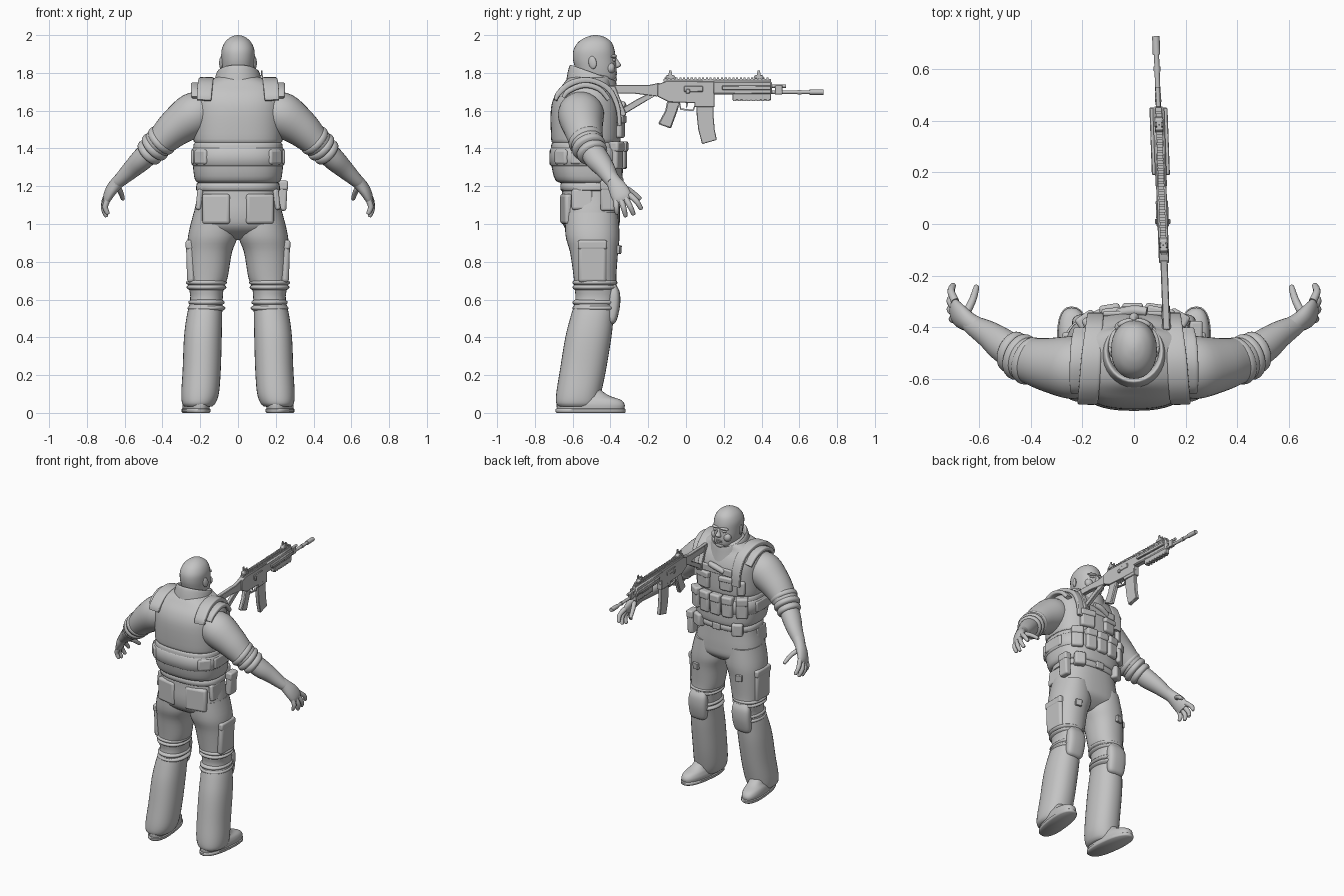
import bpy, bmesh, math
from mathutils import Vector

grey = bpy.data.materials.new("plain_grey")
grey.diffuse_color = (0.55, 0.55, 0.55, 1)
X, Y, Z = Vector((1, 0, 0)), Vector((0, 1, 0)), Vector((0, 0, 1))


def finish(name, bm, bevel=0.0, seg=2, angle=40):
    bmesh.ops.recalc_face_normals(bm, faces=bm.faces)
    me = bpy.data.meshes.new(name)
    bm.to_mesh(me)
    bm.free()
    me.materials.append(grey)
    for p in me.polygons:
        p.use_smooth = True
    me.set_sharp_from_angle(angle=math.radians(angle))
    ob = bpy.data.objects.new(name, me)
    bpy.context.collection.objects.link(ob)
    if bevel:
        m = ob.modifiers.new("bevel", 'BEVEL')
        m.width, m.segments = bevel, seg
    return ob


def smooth_path(pts, steps):
    """Catmull-Rom interpolation of tuples."""
    out = []
    for i in range(len(pts) - 1):
        p0, p1, p2, p3 = pts[max(i - 1, 0)], pts[i], pts[i + 1], pts[min(i + 2, len(pts) - 1)]
        for s in range(steps):
            t = s / steps
            out.append([0.5 * (2 * b + (c - a) * t + (2 * a - 5 * b + 4 * c - d) * t * t
                               + (3 * b - a - 3 * c + d) * t ** 3) for a, b, c, d in zip(p0, p1, p2, p3)])
    return out + [list(pts[-1])]


def loft(name, pts, ref=None, p=2.0, n=32, steps=4, warp=None):
    """Superellipse rings (x, y, z, a, b); level rings, or across the path if ref is given."""
    rings = smooth_path(pts, steps)
    bm = bmesh.new()
    rows = []
    for i, r in enumerate(rings):
        c, a, b = Vector(r[:3]), max(r[3], 0.001), max(r[4], 0.001)
        u, v = X, Y
        if ref:
            t = (Vector(rings[min(i + 1, len(rings) - 1)][:3]) - Vector(rings[max(i - 1, 0)][:3])).normalized()
            u = (ref - t * ref.dot(t)).normalized()
            v = t.cross(u)
        row = []
        for k in range(n):
            th = 2 * math.pi * k / n
            cs, sn = math.cos(th), math.sin(th)
            q = c + u * a * math.copysign(abs(cs) ** (2 / p), cs) + v * b * math.copysign(abs(sn) ** (2 / p), sn)
            row.append(bm.verts.new(warp(q) if warp else q))
        rows.append(row)
    for r0, r1 in zip(rows, rows[1:]):
        for k in range(n):
            bm.faces.new((r0[k], r0[(k + 1) % n], r1[(k + 1) % n], r1[k]))
    bm.faces.new(rows[0])
    bm.faces.new(rows[-1])
    return finish(name, bm, angle=55)


def box(name, loc, size, rot=(0, 0, 0), bevel=0.012, seg=3):
    bm = bmesh.new()
    bmesh.ops.create_cube(bm, size=1)
    bmesh.ops.scale(bm, vec=size, verts=bm.verts)
    ob = finish(name, bm, bevel, seg, 60)
    ob.location, ob.rotation_euler = loc, rot
    return ob


def ball(name, loc, size, rot=(0, 0, 0)):
    bm = bmesh.new()
    bmesh.ops.create_uvsphere(bm, u_segments=20, v_segments=12, radius=1)
    bmesh.ops.scale(bm, vec=size, verts=bm.verts)
    ob = finish(name, bm, angle=80)
    ob.location, ob.rotation_euler = loc, rot
    return ob


def on_vest(name, x, z, w, h, d, side=1, a=0.238, b=0.183, yc=-0.53, bevel=0.014):
    """Pouch lying on the oval vest; side is 1 for chest, -1 for back."""
    f = lambda q: (1 - min(abs(q) / a, 0.995) ** 2.6) ** (1 / 2.6) * b
    slope = (f(x + 0.01) - f(x - 0.01)) / 0.02
    return box(name, (x, yc + side * f(x), z), (w, d, h), (0, 0, math.atan(slope) * side), bevel)


# --- torso, collar and hips
loft("vest", [(0, -.50, 1.215, .20, .15), (0, -.515, 1.235, .228, .178), (0, -.525, 1.33, .24, .19),
              (0, -.53, 1.415, .236, .184), (0, -.53, 1.432, .228, .176), (0, -.53, 1.45, .236, .184),
              (0, -.53, 1.6, .238, .186), (0, -.53, 1.68, .232, .165), (0, -.525, 1.735, .2, .13),
              (0, -.51, 1.775, .12, .11), (0, -.50, 1.79, .08, .08)], p=2.6, n=48)
tilt = lambda q: Vector((q.x, q.y, q.z - 0.36 * (q.y + .49)))
loft("collar", [(0, -.495, 1.70, .14, .14), (0, -.495, 1.75, .126, .132), (0, -.493, 1.79, .116, .124),
                (0, -.49, 1.80, .108, .117), (0, -.49, 1.785, .098, .107), (0, -.49, 1.74, .09, .1)], warp=tilt)
loft("hips", [(0, -.505, 1.25, .20, .148), (0, -.505, 1.15, .214, .152), (0, -.505, 1.05, .235, .155),
              (0, -.50, .98, .235, .142), (0, -.495, .93, .17, .08), (0, -.49, .915, .08, .04)], p=2.5, n=40)
loft("belt", [(0, -.505, 1.175, .205, .145), (0, -.505, 1.18, .221, .159), (0, -.505, 1.215, .218, .159),
              (0, -.505, 1.22, .2, .145)], p=2.5, n=40, steps=2)
loft("waist_band", [(0, -.526, 1.31, .23, .18), (0, -.526, 1.315, .246, .196), (0, -.527, 1.395, .245, .194),
                    (0, -.527, 1.40, .23, .18)], p=2.6, n=48, steps=2)

# --- head
loft("head", [(0, -.50, 1.70, .07, .08), (0, -.485, 1.745, .07, .095), (0, -.475, 1.775, .076, .106),
              (0, -.477, 1.82, .084, .109), (0, -.485, 1.87, .088, .113), (0, -.487, 1.92, .087, .109),
              (0, -.483, 1.96, .071, .09), (0, -.48, 1.985, .046, .058), (0, -.478, 1.997, .02, .025),
              (0, -.478, 2.0, .002, .002)], p=2.15)
loft("nose", [(0, -.38, 1.885, .008, .01), (0, -.372, 1.86, .011, .016), (0, -.365, 1.84, .019, .022),
              (0, -.374, 1.826, .016, .012)], n=16)
for i, z in enumerate((1.803, 1.792)):
    ball(f"lip_{i}", (0, -.375, z), (.027, .011, .007))
ball("chin", (0, -.388, 1.765), (.035, .022, .02))

chest = [(.17, 1.515, .10, .12, .05), (-.075, 1.52, .09, .10, .04)]
for s, side in ((1, "right"), (-1, "left")):
    def mir(pts):
        return [(s * q[0],) + tuple(q[1:]) for q in pts]
    ball(f"{side}_ear", (s * .089, -.495, 1.855), (.009, .022, .034), (.2, 0, -s * .3))
    ball(f"{side}_brow", (s * .034, -.382, 1.888), (.032, .014, .009), (0, s * .1, -s * .3))
    ball(f"{side}_eye", (s * .035, -.383, 1.868), (.016, .011, .008), (0, 0, -s * .3))
    ball(f"{side}_cheek", (s * .045, -.40, 1.825), (.03, .025, .03))

    # --- arms
    loft(f"{side}_sleeve", mir([(.15, -.55, 1.62, .10, .09), (.23, -.556, 1.58, .122, .118),
         (.33, -.545, 1.51, .105, .10), (.40, -.53, 1.445, .09, .082), (.425, -.522, 1.425, .086, .08),
         (.44, -.515, 1.41, .076, .07)]), ref=Y)
    for i, (x, y, z, r) in enumerate([(.405, -.53, 1.442, .093), (.44, -.515, 1.408, .09), (.468, -.497, 1.38, .081)]):
        d = Vector((.7, .35, -.65)) * .024
        loft(f"{side}_rolled_cuff_{i}", mir([(x - d.x, y - d.y, z - d.z, r * .8, r * .75), (x - d.x * .5, y - d.y * .5,
             z - d.z * .5, r, r * .92), (x + d.x * .5, y + d.y * .5, z + d.z * .5, r, r * .92),
             (x + d.x, y + d.y, z + d.z, r * .75, r * .7)]), ref=Y, steps=3)
    loft(f"{side}_forearm", mir([(.43, -.52, 1.42, .06, .06), (.50, -.475, 1.35, .066, .06), (.56, -.43, 1.293, .054, .05),
         (.62, -.395, 1.236, .04, .037), (.635, -.385, 1.222, .036, .034)]), ref=Y, n=24)
    loft(f"{side}_palm", mir([(.605, -.40, 1.25, .038, .04), (.635, -.382, 1.223, .034, .04), (.668, -.36, 1.185, .03, .05),
         (.69, -.34, 1.145, .024, .052), (.697, -.33, 1.122, .016, .042)]), ref=X, n=24)
    fingers = [("index", (.692, -.30, 1.155), (.708, -.262, 1.12), (.70, -.238, 1.082)),
               ("middle", (.696, -.322, 1.14), (.712, -.297, 1.095), (.70, -.278, 1.053)),
               ("ring", (.696, -.345, 1.13), (.711, -.33, 1.085), (.698, -.32, 1.043)),
               ("little", (.69, -.37, 1.13), (.703, -.368, 1.09), (.69, -.365, 1.056)),
               ("thumb", (.65, -.345, 1.20), (.625, -.295, 1.175), (.61, -.245, 1.135))]
    for fname, p0, p1, p2 in fingers:
        tip = tuple(Vector(p2) + (Vector(p2) - Vector(p1)).normalized() * .006)
        loft(f"{side}_{fname}_finger", mir([p0 + (.016, .016), p1 + (.0145, .0145), p2 + (.011, .011), tip + (.003, .003)]),
             ref=X, n=12)

    # --- legs and boots
    loft(f"{side}_trouser_leg", mir([(.125, -.50, 1.06, .11, .14), (.133, -.495, .94, .131, .143),
         (.15, -.487, .85, .118, .127), (.16, -.482, .72, .106, .113), (.167, -.478, .66, .092, .112),
         (.167, -.478, .60, .086, .108), (.178, -.497, .51, .094, .114), (.186, -.517, .40, .1, .122),
         (.192, -.545, .23, .101, .122), (.20, -.567, .11, .1, .119), (.207, -.575, .055, .09, .113),
         (.21, -.575, .035, .075, .10)]), p=2.2)
    for i, (z, r) in enumerate([(.69, .106), (.665, .103), (.585, .094), (.555, .098)]):
        loft(f"{side}_knee_fold_{i}", mir([(.167, -.482, z - .018, r - .02, .10), (.167, -.482, z - .006, r, .117),
             (.167, -.482, z + .006, r, .117), (.167, -.482, z + .018, r - .02, .10)]), p=2.2, steps=3)
    loft(f"{side}_knee_pad", mir([(.175, -.40, .47, .035, .015), (.175, -.395, .49, .06, .028), (.172, -.385, .57, .068, .036),
         (.17, -.383, .64, .066, .032), (.168, -.392, .68, .05, .02)]), p=2.8, n=24)
    splay = lambda q: Vector((q.x + s * .11 * (q.y + .5), q.y, q.z))
    loft(f"{side}_boot", mir([(.222, -.505, .02, .066, .178), (.222, -.505, .045, .068, .18), (.222, -.512, .07, .062, .165),
         (.218, -.54, .095, .055, .125), (.213, -.56, .14, .06, .09)]), p=2.4, warp=splay)
    loft(f"{side}_sole", mir([(.222, -.505, 0, .066, .18), (.222, -.505, .006, .072, .186), (.222, -.505, .02, .072, .186),
         (.222, -.505, .024, .066, .18)]), p=2.4, steps=1, warp=splay)
    box(f"{side}_cargo_pocket", (s * .25, -.495, .80), (.045, .15, .22), (0, s * .03, 0), .018)
    box(f"{side}_cargo_flap", (s * .252, -.495, .89), (.05, .155, .05), (0, s * .03, 0), .012)
    box(f"{side}_thigh_patch", (s * .17, -.358, .865), (.045, .025, .045), (-.08, 0, -s * .25), .004)
    box(f"{side}_back_pocket", (s * .115, -.635, 1.08), (.15, .04, .16), (0, 0, s * .2), .016)
    box(f"{side}_side_pocket", (s * .205, -.55, 1.13), (.03, .11, .11), (0, -s * .1, 0), .012)

    # --- shoulder straps and vest fittings
    loft(f"{side}_shoulder_strap", mir([(.15, -.352, 1.52, .03, .01), (.15, -.362, 1.62, .032, .013),
         (.155, -.41, 1.715, .034, .014), (.165, -.51, 1.762, .038, .015), (.172, -.61, 1.745, .04, .016),
         (.178, -.675, 1.69, .04, .014), (.18, -.69, 1.655, .038, .01)]), ref=X, p=6, n=24)
    loft(f"{side}_shoulder_pad", mir([(.205, -.41, 1.66, .028, .012), (.212, -.46, 1.715, .032, .014),
         (.215, -.54, 1.735, .034, .015), (.215, -.62, 1.705, .034, .014), (.215, -.65, 1.67, .03, .01)]), ref=X, p=4, n=24)
    on_vest(f"{side}_back_buckle", s * .195, 1.355, .09, .08, .03, side=-1)
    box(f"{side}_side_plate", (s * .237, -.53, 1.355), (.025, .16, .075), (0, 0, 0), .01)
    on_vest(f"{side}_belt_pouch", s * .15, 1.205, .075, .09, .06, a=.225, b=.16, yc=-.505)

# --- chest gear
for i, (x, z, w, h, d) in enumerate(chest):
    on_vest(f"chest_pouch_{i}", x - .07 * (i == 0), z, w, h, d)
    on_vest(f"chest_flap_{i}", x - .07 * (i == 0), z + h * .33, w + .008, h * .36, d + .014, bevel=.01)
for i, x in enumerate((-.175, -.09, -.005, .08, .165)):
    on_vest(f"magazine_pouch_{i}", x, 1.36, .076, .14, .07)
    on_vest(f"magazine_flap_{i}", x, 1.41, .08, .055, .084, bevel=.012)
on_vest("left_chest_radio", -.17, 1.50, .055, .10, .05)
on_vest("front_buckle", 0, 1.20, .06, .045, .02, a=.225, b=.16, yc=-.505, bevel=.006)
loft("chest_sling", [(-.06, -.345, 1.60, .018, .018), (0, -.335, 1.625, .02, .02), (.05, -.34, 1.635, .018, .018)], ref=Z, n=16)
on_vest("chest_panel", 0, 1.60, .24, .05, .02, bevel=.008)
box("holster", (.237, -.415, 1.15), (.045, .075, .16), (0, .05, 0), .012)
box("holster_flap", (.24, -.415, 1.205), (.05, .08, .05), (0, .05, 0), .01)

# --- rifle, slightly turned about the vertical
axis = lambda y: 0.111 - 0.0364 * y


def plate(name, prof, half, off=0, bevel=.003):
    """Side outline (y, z) pushed out to both sides of the rifle axis."""
    bm = bmesh.new()
    l, r = [[bm.verts.new((axis(y) + off + k * half, y, z)) for y, z in prof] for k in (-1, 1)]
    n = len(prof)
    bm.faces.new(l)
    bm.faces.new(r)
    for k in range(n):
        bm.faces.new((l[k], l[(k + 1) % n], r[(k + 1) % n], r[k]))
    return finish(name, bm, bevel, 1, 30)


def bar(name, y0, y1, z0, z1, half, off=0, bevel=.003):
    return plate(name, [(y0, z0), (y1, z0), (y1, z1), (y0, z1)], half, off, bevel)


def rod(name, y0, y1, z, r):
    return loft(name, [(axis(y0), y0, z, r, r), (axis(y1), y1, z, r, r)], ref=X, n=14, steps=1)


plate("receiver", [(-.15, 1.675), (-.09, 1.645), (.05, 1.64), (.15, 1.64), (.15, 1.755), (-.10, 1.758), (-.15, 1.74)], .02)
bar("ejection_cover", -.01, .09, 1.70, 1.73, .024)
bar("handguard", .14, .455, 1.685, 1.757, .022, bevel=.008)
bar("side_rails", .19, .45, 1.71, 1.732, .035)
bar("lower_rail", .245, .45, 1.655, 1.69, .016)
bar("top_rail", -.12, .45, 1.755, 1.767, .011, bevel=0)
for i in range(28):
    bar(f"rail_tooth_{i}", -.115 + i * .02, -.104 + i * .02, 1.765, 1.776, .012, bevel=0)
for i in range(8):
    bar(f"lower_rail_tooth_{i}", .25 + i * .025, .264 + i * .025, 1.65, 1.658, .016, bevel=0)
rod("barrel", .44, .70, 1.698, .010)
rod("gas_tube", .44, .53, 1.73, .009)
bar("gas_block", .47, .51, 1.685, 1.735, .012)
rod("barrel_collar", .59, .61, 1.698, .013)
rod("flash_hider", .655, .727, 1.698, .0145)
for i, y in enumerate((-.083, .385)):
    plate(f"sight_base_{i}", [(y - .03, 1.77), (y + .03, 1.77), (y + .02, 1.788), (y - .02, 1.788)], .017)
    for k in (-1, 1):
        plate(f"sight_wing_{i}_{k}", [(y - .012, 1.78), (y + .012, 1.78), (y + .006, 1.812), (y - .006, 1.812)], .003, k * .012, 0)
    bar(f"sight_post_{i}", y - .003, y + .003, 1.78, 1.803, .003, bevel=0)
plate("magazine", [(.055, 1.65), (.145, 1.65), (.146, 1.57), (.152, 1.50), (.163, 1.445), (.085, 1.423), (.065, 1.50), (.057, 1.57)], .013)
bar("magazine_well", .045, .152, 1.62, 1.66, .019)
plate("pistol_grip", [(-.10, 1.65), (-.03, 1.65), (-.045, 1.60), (-.08, 1.505), (-.148, 1.53), (-.11, 1.60)], .015, 0, .006)
plate("trigger_guard", [(-.04, 1.645), (-.032, 1.645), (-.025, 1.612), (.035, 1.605), (.05, 1.64), (.057, 1.64),
                        (.04, 1.597), (-.03, 1.604)], .007, 0, 0)
plate("trigger", [(.0, 1.645), (.012, 1.645), (.006, 1.618), (.0, 1.618)], .004, 0, 0)
plate("stock_tube", [(-.41, 1.69), (-.27, 1.69), (-.15, 1.675), (-.14, 1.748), (-.20, 1.735), (-.41, 1.735)], .014)
plate("stock_strut", [(-.20, 1.69), (-.16, 1.68), (-.22, 1.645), (-.32, 1.585), (-.335, 1.615), (-.26, 1.66)], .012)
plate("stock_butt", [(-.41, 1.73), (-.375, 1.73), (-.315, 1.58), (-.34, 1.565), (-.385, 1.65)], .017)
bar("charging_handle", .0, .02, 1.69, 1.715, .03)
